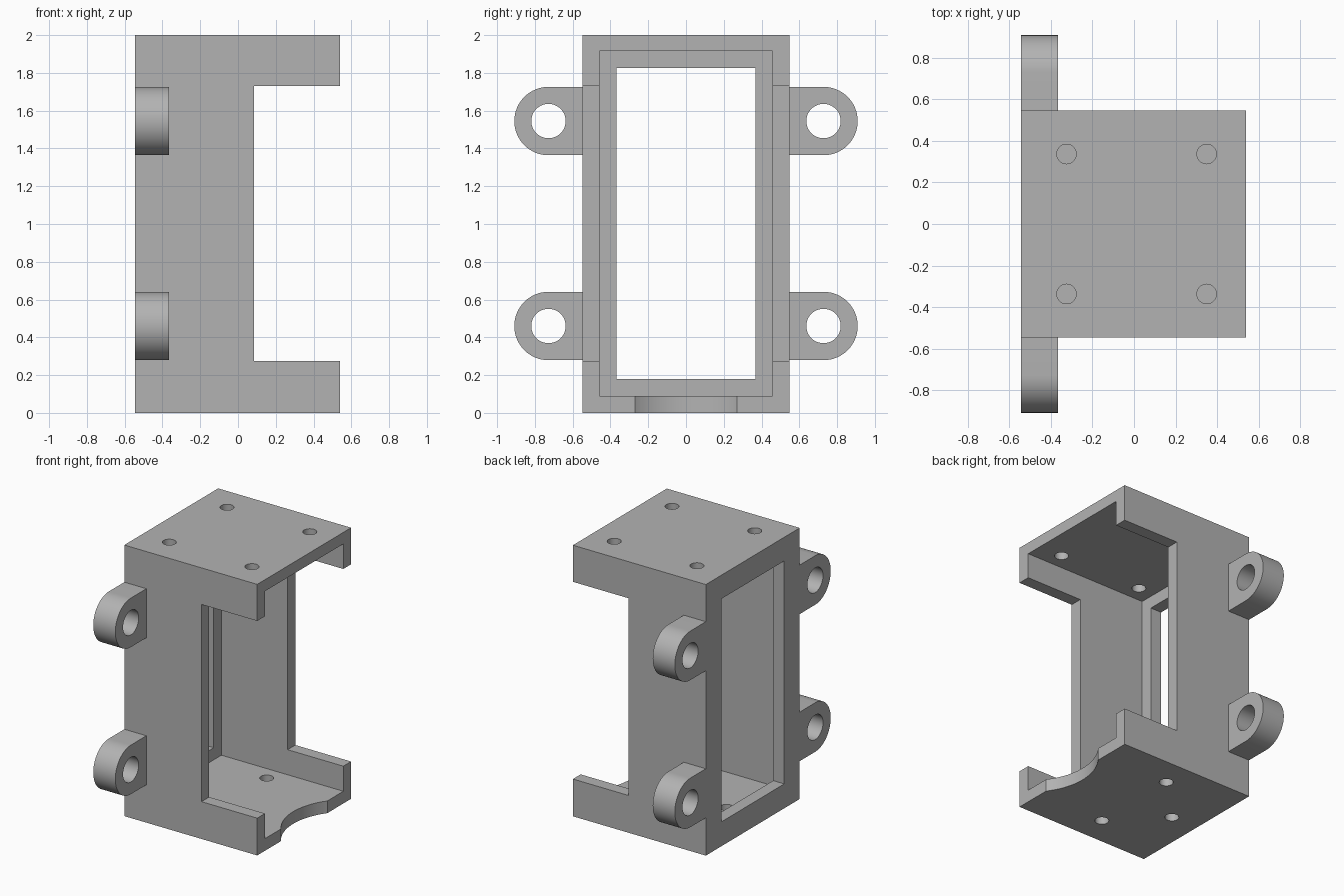
import bpy
import bmesh
from math import cos, sin, pi, radians
from mathutils import Matrix, Vector

cube = bpy.data.objects.get("Cube")
if cube:
    bpy.data.objects.remove(cube, do_unlink=True)

grey = bpy.data.materials.new("plain_grey")
grey.use_nodes = True
GREY = (0.45, 0.45, 0.45, 1)
grey.diffuse_color = GREY
grey.node_tree.nodes["Principled BSDF"].inputs["Base Color"].default_value = GREY


def finish(name, bm):
    bmesh.ops.recalc_face_normals(bm, faces=bm.faces)
    mesh = bpy.data.meshes.new(name)
    bm.to_mesh(mesh)
    bm.free()
    obj = bpy.data.objects.new(name, mesh)
    mesh.materials.append(grey)
    bpy.context.collection.objects.link(obj)
    return obj


def box(name, low, high):
    low, high = Vector(low), Vector(high)
    bm = bmesh.new()
    bmesh.ops.create_cube(bm, size=1)
    bmesh.ops.scale(bm, vec=high - low, verts=bm.verts)
    bmesh.ops.translate(bm, vec=(low + high) / 2, verts=bm.verts)
    return finish(name, bm)


def cylinder(name, centre, radius, depth, axis="Z", sides=48):
    bm = bmesh.new()
    bmesh.ops.create_cone(bm, cap_ends=True, segments=sides,
                          radius1=radius, radius2=radius, depth=depth)
    if axis == "X":
        bmesh.ops.rotate(bm, matrix=Matrix.Rotation(pi / 2, 3, "Y"), verts=bm.verts)
    bmesh.ops.translate(bm, vec=centre, verts=bm.verts)
    return finish(name, bm)


def select(obj):
    bpy.ops.object.select_all(action="DESELECT")
    obj.select_set(True)
    bpy.context.view_layer.objects.active = obj


def cut(obj, cutter):
    cutter.hide_render = True
    select(obj)
    mod = obj.modifiers.new("cut", "BOOLEAN")
    mod.operation = "DIFFERENCE"
    mod.solver = "EXACT"
    mod.object = cutter
    bpy.ops.object.modifier_apply(modifier=mod.name)
    bpy.data.objects.remove(cutter, do_unlink=True)


def smooth(obj):
    select(obj)
    bpy.ops.object.shade_smooth_by_angle(angle=radians(30))


# Main dimensions
BACK, FRONT, HALF, HEIGHT = -0.545, 0.54, 0.547, 2.0
WALL = 0.09

# Housing: box hollowed from the open side
housing = box("housing", (BACK, -HALF, 0), (FRONT, HALF, HEIGHT))
cut(housing, box("cavity", (BACK + WALL, -HALF + WALL, WALL),
                 (1, HALF - WALL, HEIGHT - WALL + 0.005)))
# Window in the back plate
cut(housing, box("window", (-1, -0.367, 0.18), (0, 0.367, 1.825)))
# Notch through both side walls
cut(housing, box("notch", (0.085, -1, 0.275), (1, 1, 1.73)))
# Shallow scallop in the floor edge
cut(housing, cylinder("scallop", (FRONT + 0.36, 0, 0), 0.45, 0.5, sides=128))
# Screw holes in the roof and floor
for x in (-0.325, 0.35):
    for y in (-0.337, 0.337):
        cut(housing, cylinder("roof_hole", (x, y, HEIGHT), 0.047, 0.5))
for x, y in ((0, -0.335), (0, 0.335), (-0.33, 0)):
    cut(housing, cylinder("floor_hole", (x, y, 0), 0.047, 0.3))
smooth(housing)

# Mounting ears: rounded tabs with a bolt hole
EAR_Y, EAR_R, EAR_T = 0.728, 0.181, 0.18


def ear(name, side, z):
    bm = bmesh.new()
    outline = [(HALF, -EAR_R)]
    for i in range(33):
        a = -pi / 2 + pi * i / 32
        outline.append((EAR_Y + EAR_R * cos(a), EAR_R * sin(a)))
    outline.append((HALF, EAR_R))
    face = bm.faces.new([bm.verts.new((BACK, side * y, z + h)) for y, h in outline])
    grown = bmesh.ops.extrude_face_region(bm, geom=[face])["geom"]
    bmesh.ops.translate(bm, vec=(EAR_T, 0, 0),
                        verts=[v for v in grown if isinstance(v, bmesh.types.BMVert)])
    obj = finish(name, bm)
    cut(obj, cylinder("bolt_hole", (BACK, side * EAR_Y, z), 0.091, 1, "X"))
    smooth(obj)


for side, where in ((-1, "front"), (1, "back")):
    for z, level in ((0.46, "lower"), (1.545, "upper")):
        ear(f"{level}_{where}_ear", side, z)
